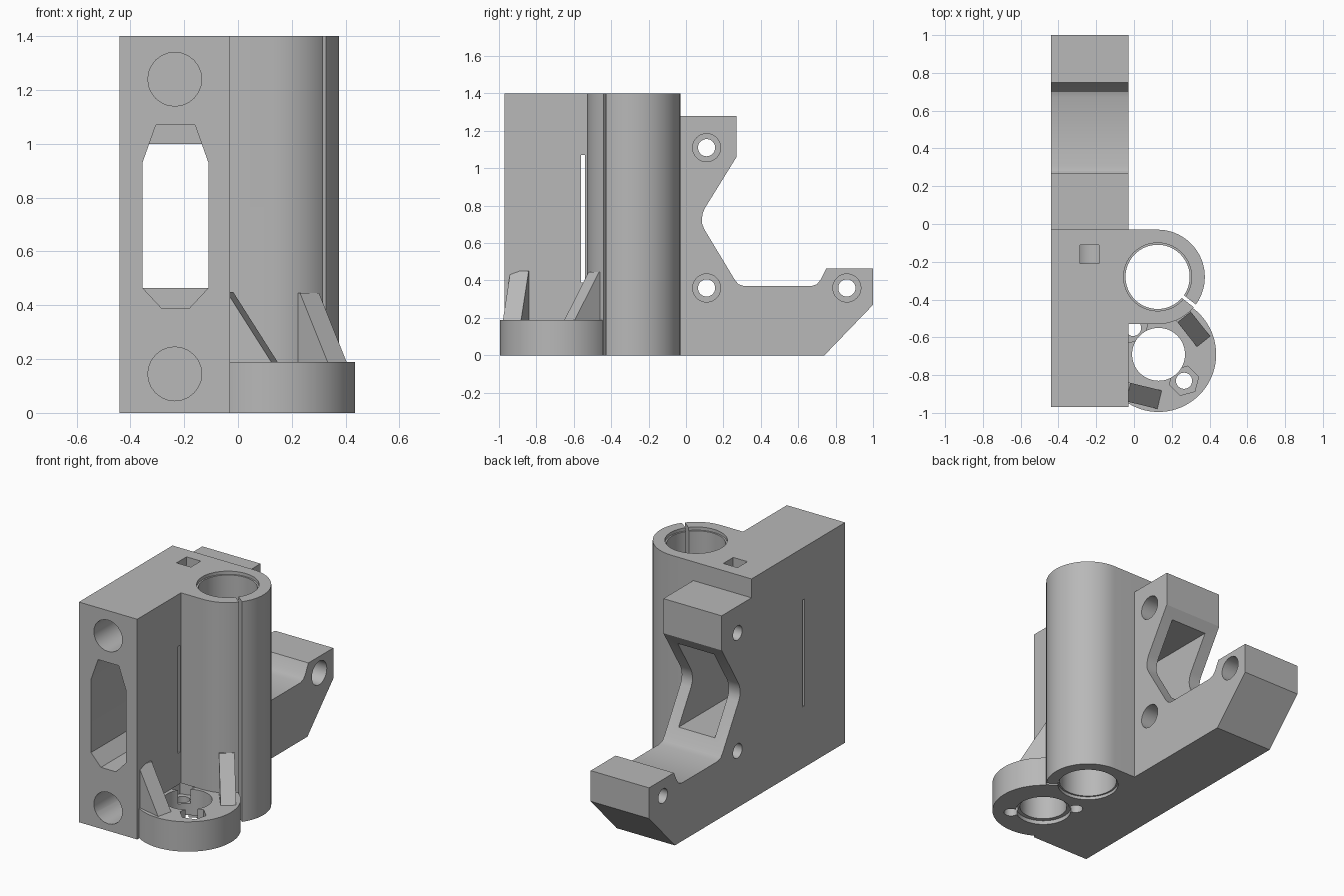
import bpy, bmesh
from math import sin, cos, pi, radians, hypot
from mathutils import Vector

cube = bpy.data.objects.get("Cube")
if cube:
    bpy.data.objects.remove(cube, do_unlink=True)

grey = bpy.data.materials.new("plastic_grey")
grey.use_nodes = True
colour = (0.48, 0.48, 0.48, 1)
grey.diffuse_color = colour
grey.node_tree.nodes["Principled BSDF"].inputs["Base Color"].default_value = colour


def circle(a, b, r, n=64, turn=0.0):
    return [(a + r * cos(turn + 2 * pi * i / n), b + r * sin(turn + 2 * pi * i / n))
            for i in range(n)]


def rect(a0, a1, b0, b1):
    return [(a0, b0), (a1, b0), (a1, b1), (a0, b1)]


def prism(name, pts, axis, lo, hi):
    """Extrude a flat outline along one axis."""
    place = {"x": lambda a, b, t: (t, a, b),
             "y": lambda a, b, t: (a, t, b),
             "z": lambda a, b, t: (a, b, t)}[axis]
    bm = bmesh.new()
    ends = [[bm.verts.new(place(a, b, t)) for a, b in pts] for t in (lo, hi)]
    for ring in ends:
        bm.faces.new(ring)
    n = len(pts)
    for i in range(n):
        j = (i + 1) % n
        bm.faces.new((ends[0][i], ends[0][j], ends[1][j], ends[1][i]))
    bmesh.ops.recalc_face_normals(bm, faces=bm.faces)
    mesh = bpy.data.meshes.new(name)
    bm.to_mesh(mesh)
    bm.free()
    mesh.materials.append(grey)
    ob = bpy.data.objects.new(name, mesh)
    bpy.context.collection.objects.link(ob)
    return ob


def combine(target, helpers, operation):
    """Apply booleans one after another and drop the helpers."""
    for h in helpers:
        h.hide_render = True
        mod = target.modifiers.new(h.name, "BOOLEAN")
        mod.operation, mod.solver, mod.object = operation, "EXACT", h
    graph = bpy.context.evaluated_depsgraph_get()
    mesh = bpy.data.meshes.new_from_object(target.evaluated_get(graph))
    target.modifiers.clear()
    target.data = mesh
    for h in helpers:
        bpy.data.objects.remove(h, do_unlink=True)


LEFT, RIGHT = -0.44, -0.03
TUBE = (0.125, -0.28)
SEAT = (0.13, -0.69)
FLOOR = 0.19

# Block and rear motor bracket as one side profile
side = [(-0.97, 0), (0.74, 0), (1, 0.27), (1, 0.465), (0.75, 0.465), (0.72, 0.405),
        (0.70, 0.38), (0.67, 0.37), (0.31, 0.37), (0.28, 0.38), (0.26, 0.405),
        (0.10, 0.67), (0.087, 0.70), (0.085, 0.73), (0.09, 0.76), (0.10, 0.785),
        (0.27, 1.06), (0.27, 1.28), (-0.03, 1.28), (-0.03, 1.4), (-0.97, 1.4)]
body = prism("carriage_body", side, "x", LEFT, RIGHT)

# Rod tube with a flat bridge to the block, and the round nut seat
arc = [(TUBE[0] + 0.25 * cos(t), TUBE[1] + 0.25 * sin(t))
       for t in (-pi / 2 + pi * i / 40 for i in range(41))]
tube = prism("rod_tube", [(-0.08, -0.03), (-0.08, -0.53)] + arc, "z", 0, 1.4)
seat = prism("nut_seat", circle(*SEAT, 0.305, 80), "z", 0, FLOOR)
combine(body, [tube, seat], "UNION")

cuts = []


def cut(pts, axis, lo, hi):
    cuts.append(prism("cutter", pts, axis, lo, hi))


# Vertical bore with widened ends, and its clamping slit
cut(circle(*TUBE, 0.17), "z", -0.1, 1.5)
cut(circle(*TUBE, 0.18), "z", -0.1, 0.02)
cut(circle(*TUBE, 0.18), "z", 1.38, 1.5)
d = Vector((cos(radians(-38)), sin(radians(-38))))
s = Vector((-d.y, d.x)) * 0.009
c = Vector(TUBE)
cut([tuple(p) for p in (c + d * .1 + s, c + d * .3 + s, c + d * .3 - s, c + d * .1 - s)],
    "z", -0.1, 1.5)

# Nut bore with shallow recess below, plus two screws with hexagonal pockets
cut(circle(*SEAT, 0.14), "z", -0.1, FLOOR + 0.01)
cut(circle(*SEAT, 0.165), "z", -0.1, 0.025)
for x, y, top in ((0.265, -0.83, 0.3), (-0.005, -0.55, FLOOR)):
    cut(circle(x, y, 0.043, 24), "z", -0.1, top)
    cut(circle(x, y, 0.08, 6, radians(15)), "z", 0.1, top)

# Blind horizontal rod sockets and the inspection hole from the top
for z in (0.145, 1.24):
    cut(circle(-0.235, z, 0.1, 24), "y", -1.1, -0.11)
cut(rect(-0.285, -0.185, -0.21, -0.11), "z", 1.24, 1.5)

# Belt tunnel: chamfered front, rectangular rear, thin cross slit
belt = [(-0.355, 0.465), (-0.285, 0.39), (-0.18, 0.39), (-0.11, 0.465),
        (-0.11, 0.93), (-0.16, 1.07), (-0.305, 1.07), (-0.355, 0.93)]
cut(belt, "y", -1.1, -0.3)
cut(rect(-0.36, -0.105, 0.465, 1.0), "y", -0.4, 0.6)
cut(rect(-0.562, -0.54, 0.39, 1.07), "x", -0.6, 0.0)

# Motor screw holes with counterbores
for y, z in ((0.11, 1.11), (0.11, 0.36), (0.86, 0.36)):
    cut(circle(y, z, 0.046, 32), "x", -0.6, 0.1)
    cut(circle(y, z, 0.075, 32), "x", -0.13, 0.1)
combine(body, cuts, "DIFFERENCE")


# Sloping ribs on the nut seat
def rib(name, start, end, width, top, embed):
    run = hypot(end[0] - start[0], end[1] - start[1])
    outline = [(-embed, FLOOR - 0.02), (run, FLOOR - 0.02), (run, FLOOR),
               (0, top), (-embed, top)]
    ob = prism(name, outline, "y", -width / 2, width / 2)
    along = Vector((end[0] - start[0], end[1] - start[1], 0)).normalized()
    across = Vector((-along.y, along.x, 0))
    for v in ob.data.vertices:
        v.co = (Vector((start[0], start[1], v.co.z))
                + along * v.co.x + across * v.co.y)
    return ob


ribs = [rib("front_rib", (-0.03, -0.89), (0.135, -0.93), 0.1, 0.45, 0.03),
        rib("side_rib", (0.266, -0.493), (0.368, -0.622), 0.09, 0.445, 0.02)]

# Smooth curved walls, keep edges sharp
for ob in [body] + ribs:
    ob.data.shade_smooth()
    ob.data.set_sharp_from_angle(angle=radians(28))
